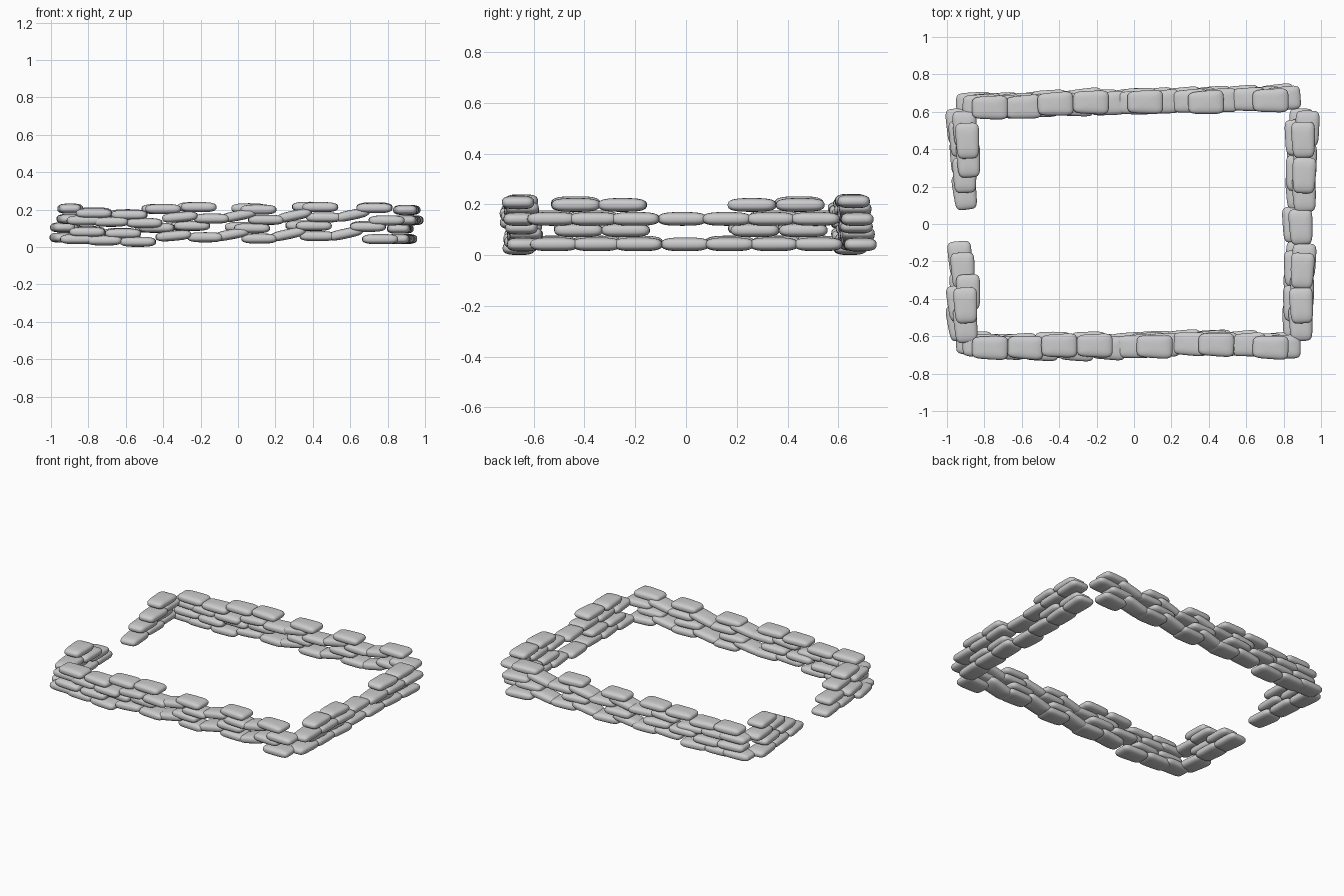
import bpy, bmesh, math, random
from mathutils import Matrix

if "Cube" in bpy.data.objects:
    bpy.data.objects.remove(bpy.data.objects["Cube"])

random.seed(4)


def spow(v, e):
    return math.copysign(abs(v) ** e, v)


def stone_mesh():
    # pillow-shaped stone: rounded-rectangle plan, soft flat top and bottom
    bm = bmesh.new()
    bmesh.ops.create_uvsphere(bm, u_segments=32, v_segments=16, radius=1)
    for v in bm.verts:
        lat = math.asin(max(-1, min(1, v.co.z)))
        lon = math.atan2(v.co.y, v.co.x)
        c = spow(math.cos(lat), 0.62)
        x = c * spow(math.cos(lon), 0.4)
        y = c * spow(math.sin(lon), 0.4) * (1 + 0.07 * x)
        v.co = (x * 0.096, y * 0.062, spow(math.sin(lat), 0.75) * 0.027)
    for f in bm.faces:
        f.smooth = True
    me = bpy.data.meshes.new("stone")
    bm.to_mesh(me)
    bm.free()
    return me


STONE = stone_mesh()


def stone(name, x, y, z, heading=0, tilt=0):
    ob = bpy.data.objects.new(name, STONE)
    bpy.context.collection.objects.link(ob)
    yaw = math.radians(heading + random.uniform(-3, 3))
    ob.matrix_world = (Matrix.Translation((x, y, z)) @ Matrix.Rotation(yaw, 4, 'Z')
                       @ Matrix.Rotation(math.radians(-tilt), 4, 'Y'))


def both_levels(name, x, y, z, heading=0, tilt=0, upper=True):
    # the lower two courses repeat the upper two, slightly shifted
    stone(name + "_lower", x - 0.035, y + 0.012, z - 0.1, heading, tilt)
    if upper:
        stone(name + "_upper", x, y, z, heading, tilt)


# long walls: (x, z, tilt) of the bedding and capping courses
bed = [(-.68, .135, 0), (-.50, .128, 0), (-.31, .16, 5), (-.14, .152, 0),
       (0, .168, 11), (.15, .145, 0), (.30, .168, 12), (.46, .158, 0),
       (.61, .172, 12), (.795, .142, 0)]
cap_front = [(-.77, .18, -.662), (-.58, .172, -.66), (-.40, .203, -.65),
             (-.21, .213, -.65), (.11, .2, -.655), (.44, .213, -.645), (.73, .208, -.66)]
cap_back = [(-.77, .185, .622), (-.59, .175, .625), (-.42, .203, .642),
            (-.23, .213, .65), (.06, .207, .652), (.385, .215, .65), (.73, .212, .66)]

for x, z, t in bed:
    both_levels("front_bed_stone", x, -.655 + .015 * math.sin(4 * x), z, 0, t)
    both_levels("back_bed_stone", x, .648 + .03 * x, z, 2, t)
both_levels("front_corner_stone", -.82, -.65, .142)
both_levels("back_corner_stone", -.82, .63, .142)
for x, z, y in cap_front:
    both_levels("front_cap_stone", x, y, z)
for x, z, y in cap_back:
    both_levels("back_cap_stone", x, y, z, 2)

# right wall: (y, x)
for y, x in [(.51, .928), (.335, .915), (.16, .91), (-.015, .892),
             (-.2, .91), (-.365, .9), (-.53, .892)]:
    both_levels("right_bed_stone", x, y, .143, 90)
for y, x in [(.45, .905), (.26, .91), (-.25, .9), (-.435, .895)]:
    both_levels("right_cap_stone", x, y, .198, 90)

# left wall with the gateway gap: (y, x, has an upper copy)
for y, x, up in [(.51, -.905, True), (.345, -.885, True), (.16, -.87, False),
                 (-.2, -.895, False), (-.365, -.885, True), (-.54, -.9, True)]:
    both_levels("left_bed_stone", x, y, .15, 95, 0, up)
for y, x, up in [(.445, -.89, True), (.25, -.87, False),
                 (-.26, -.88, False), (-.435, -.9, True)]:
    both_levels("left_cap_stone", x, y, .205, 95, 0, up)
